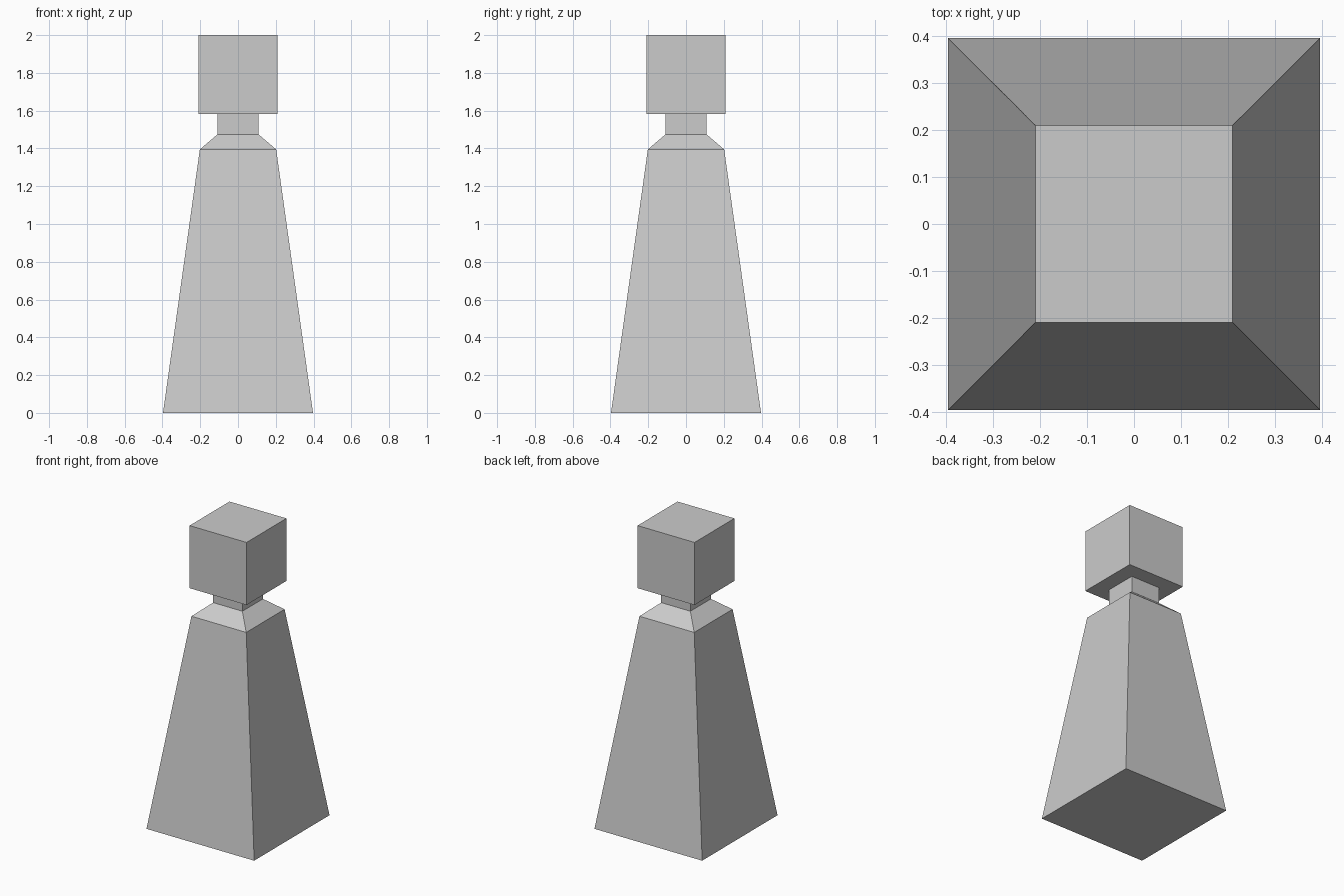
import bpy
import bmesh

if "Cube" in bpy.data.objects:
    bpy.data.objects.remove(bpy.data.objects["Cube"])


def square_loft(name, sections):
    """Closed solid through centred square sections given as (half width, z)."""
    bm = bmesh.new()
    rings = [[bm.verts.new((sx * h, sy * h, z))
              for sx, sy in ((-1, -1), (1, -1), (1, 1), (-1, 1))]
             for h, z in sections]
    bm.faces.new(rings[0][::-1])
    bm.faces.new(rings[-1])
    for low, high in zip(rings, rings[1:]):
        for i in range(4):
            j = (i + 1) % 4
            bm.faces.new((low[i], low[j], high[j], high[i]))
    mesh = bpy.data.meshes.new(name)
    bm.to_mesh(mesh)
    bm.free()
    obj = bpy.data.objects.new(name, mesh)
    bpy.context.collection.objects.link(obj)
    return obj


# Tapered body with sloped shoulders and a straight neck
square_loft("body_and_neck", [(0.397, 0.0), (0.202, 1.395), (0.108, 1.475), (0.108, 1.583)])

# Cube head
square_loft("head", [(0.21, 1.583), (0.21, 2.0)])
